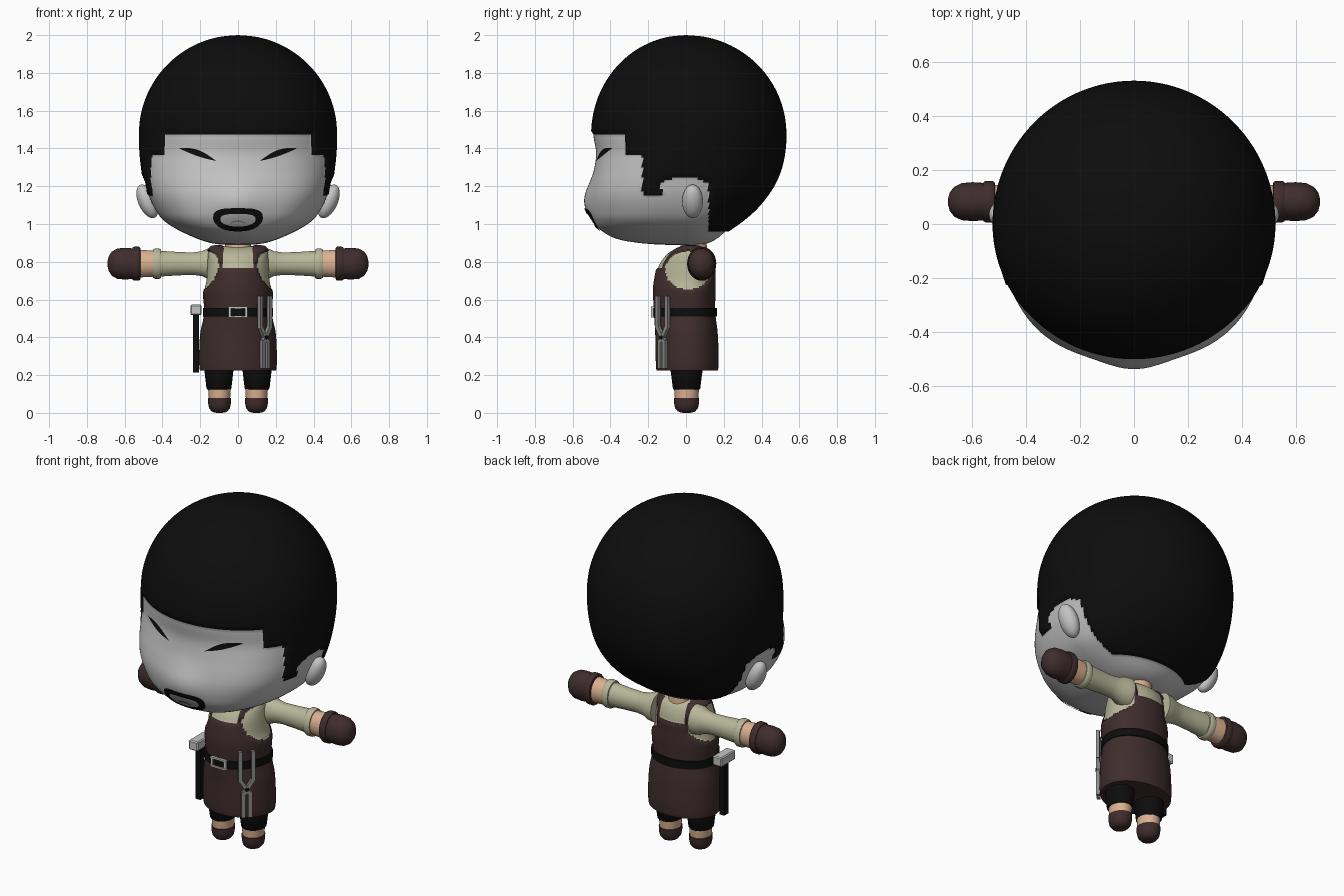
import bpy, bmesh
from math import sin, cos, pi, radians, exp, atan2
from mathutils import Matrix, Vector
from mathutils.bvhtree import BVHTree

if "Cube" in bpy.data.objects:
    bpy.data.objects.remove(bpy.data.objects["Cube"])


def material(name, r, g, b):
    m = bpy.data.materials.new(name)
    m.use_nodes = True
    m.diffuse_color = (r, g, b, 1)
    m.node_tree.nodes["Principled BSDF"].inputs["Base Color"].default_value = (r, g, b, 1)
    return m


pale = material("pale_face", .55, .55, .55)
black = material("black", .004, .004, .004)
brown = material("brown_leather", .05, .026, .026)
cream = material("cream_cloth", .48, .47, .32)
peach = material("peach_skin", .72, .44, .28)
silver = material("silver", .55, .55, .55)
steel = material("steel", .26, .26, .26)


def finish(name, bm, mats, angle=40):
    me = bpy.data.meshes.new(name)
    bm.to_mesh(me)
    bm.free()
    for m in mats:
        me.materials.append(m)
    me.shade_smooth()
    me.set_sharp_from_angle(angle=radians(angle))
    ob = bpy.data.objects.new(name, me)
    bpy.context.collection.objects.link(ob)
    return ob


def loft(rings, rule=None, lift=0):
    """Skin closed rings; faces chosen by the rule get slot 1 and are raised."""
    bm = bmesh.new()
    rows = [[bm.verts.new(p) for p in ring] for ring in rings]
    for low, high in zip(rows, rows[1:]):
        for i in range(len(low)):
            j = (i + 1) % len(low)
            bm.faces.new((low[i], low[j], high[j], high[i]))
    bm.faces.new(rows[0])
    bm.faces.new(rows[-1])
    bmesh.ops.remove_doubles(bm, verts=bm.verts, dist=1e-5)
    bmesh.ops.recalc_face_normals(bm, faces=bm.faces)
    bm.normal_update()
    if rule:
        for f in bm.faces:
            f.material_index = int(rule(*f.calc_center_median()))
        raised = [(v, v.normal.copy()) for v in bm.verts
                  if all(f.material_index == 1 for f in v.link_faces)]
        for v, n in raised:
            v.co += n * lift
    return bm


def smooth_path(pts, steps):
    """Catmull-Rom interpolation of section tuples."""
    out = []
    for i in range(len(pts) - 1):
        quad = [pts[max(i - 1, 0)], pts[i], pts[i + 1], pts[min(i + 2, len(pts) - 1)]]
        for k in range(steps):
            t = k / steps
            out.append([b + .5 * t * (c - a + t * (2 * a - 5 * b + 4 * c - d
                        + t * (3 * (b - c) + d - a))) for a, b, c, d in zip(*quad)])
    return out + [list(pts[-1])]


def section(z, a, front, back, n=2, mid=0, segs=96):
    """Horizontal ring: squarer in front by n, round behind."""
    ring = []
    for k in range(segs):
        c, s = cos(2 * pi * k / segs), sin(2 * pi * k / segs)
        p = 2 / n if s < 0 else 1
        x = max(a, 0) * abs(c) ** p * (1 if c > 0 else -1)
        depth = (front - mid) if s < 0 else (back - mid)
        ring.append(Vector((x, mid + depth * abs(s) ** p, z)))
    return ring


def lathe(name, profile, mat, matrix, segs=32):
    rings = [[matrix @ Vector((r * cos(2 * pi * k / segs), r * sin(2 * pi * k / segs), t))
              for k in range(segs)] for t, r in profile]
    return finish(name, loft(rings), [mat])


def add_box(bm, size, matrix):
    bmesh.ops.create_cube(bm, size=1, matrix=matrix @ Matrix.Diagonal((*size, 1)))


# Head with hair as a raised area
skull = [(.887, 0, 0, 0, 2), (.895, .12, -.2, .1, 2.2), (.92, .21, -.36, .16, 2.4),
         (.97, .32, -.45, .22, 2.5), (1.02, .395, -.485, .29, 2.6), (1.08, .44, -.5, .36, 2.6),
         (1.15, .472, -.503, .42, 2.6), (1.22, .49, -.495, .465, 2.5), (1.3, .502, -.482, .497, 2.3),
         (1.38, .51, -.476, .514, 2.1), (1.475, .513, -.49, .52, 2)]
for k in range(1, 9):
    c = cos(k * pi / 16) if k < 8 else 0
    skull.append((1.475 + .513 * sin(k * pi / 16), .513 * c, -.49 * c, .52 * c, 2))


def is_hair(x, y, z):
    if y < -.32:
        return z > 1.468 + .1 * x * x
    if y < -.23:
        return z > 1.37
    if y < -.13:
        return z > 1.15
    if y < .12:
        return z > 1.25 - 2 * (y + .01) ** 2
    return z > .965


rings = [section(*s, segs=192) for s in smooth_path(skull, 6)]
for ring in rings:
    for p in ring:
        if p.y < 0:
            p.y -= .036 * exp(-(p.x / .13) ** 2 - ((p.z - 1.12) / .11) ** 2)
head = loft(rings, is_hair, .012)
face_tree = BVHTree.FromBMesh(head)
finish("head", head, [pale, black], 60)


def face_plate(name, pairs, mat, closed=False, steps=4):
    """Thin strip between paired (x, z) edges, laid on the face."""
    bm = bmesh.new()
    rows = []
    for a, b in pairs:
        row = []
        for k in range(steps + 1):
            x, z = (Vector(a).lerp(Vector(b), k / steps))
            hit, normal, _, _ = face_tree.ray_cast(Vector((x, -2, z)), Vector((0, 1, 0)))
            row.append(bm.verts.new(hit + normal * .005))
        rows.append(row)
    if closed:
        rows.append(rows[0])
    for r, s in zip(rows, rows[1:]):
        for k in range(steps):
            bm.faces.new((r[k], r[k + 1], s[k + 1], s[k]))
    bm.normal_update()
    if sum(f.normal.y for f in bm.faces) > 0:
        bmesh.ops.reverse_faces(bm, faces=bm.faces)
    finish(name, bm, [mat])


# Beard ring and mouth
beard = []
for k in range(64):
    c, s = cos(k * pi / 32), sin(k * pi / 32)
    wide = abs(c) ** (.6 if s > 0 else .9) * (1 if c > 0 else -1)
    tall = s ** .7 if s > 0 else s
    beard.append(((.13 * wide, 1.033 + (.052 if s > 0 else .068) * tall),
                  (.092 * wide, 1.025 + (.03 if s > 0 else .035) * tall)))
face_plate("beard", beard, black, True)
face_plate("mouth", [((.04 * t, 1.022 - .012 * t * t), (.04 * t, 1.014 - .012 * t * t))
                     for t in [k / 6 - 1 for k in range(13)]], steel)

# Torso: shirt with a raised apron
torso = [(.23, .196, -.15, .163), (.3, .198, -.153, .165), (.42, .192, -.155, .16),
         (.5, .175, -.16, .15), (.54, .17, -.162, .146), (.64, .178, -.167, .148),
         (.7, .167, -.162, .148), (.78, .162, -.143, .147), (.84, .158, -.1, .128),
         (.868, .148, -.055, .1), (.88, .12, -.01, .07), (.882, 0, .02, .02)]


def is_apron(x, y, z):
    neckline = abs(x) < .077 and z > .77
    armhole = abs(x) > .1 and ((y - .01) / .12) ** 2 + ((z - .755) / .1) ** 2 < 1
    return not (neckline or armhole)


finish("shirt_and_apron", loft([section(*s, mid=.02) for s in smooth_path(torso, 6)],
                               is_apron, .008), [cream, brown], 60)
lathe("neck", [(.84, .075), (.93, .065)], peach, Matrix.Translation((0, .04, 0)))

# Belt and buckle
finish("belt", loft([section(z, .17 + d, -.163 - d, .148 + d, mid=.02)
                     for z, d in [(.51, 0), (.51, .016), (.555, .016), (.555, 0)]]), [black])
buckle = bmesh.new()
for side in (-1, 1):
    add_box(buckle, (.014, .016, .056), Matrix.Translation((side * .043, -.176, .533)))
    add_box(buckle, (.1, .016, .01), Matrix.Translation((0, -.178, .533 + side * .024)))
finish("buckle", buckle, [silver])

# Paired parts
for side, label in ((1, "left"), (-1, "right")):
    # Eye
    eye = []
    for k in range(17):
        t = k / 16
        x, z = side * (.115 + .195 * t), 1.333 + .068 * t
        eye.append(((x, z + .026 * sin(pi * t)), (x, z - .008 * sin(pi * t))))
    face_plate(label + "_eye", eye, black)

    # Ear
    ear = bmesh.new()
    bmesh.ops.create_uvsphere(ear, u_segments=32, v_segments=20, radius=1,
                              matrix=Matrix.Translation((side * .48, .035, 1.12))
                              @ Matrix.Rotation(side * radians(24), 4, 'Y')
                              @ Matrix.Diagonal((.048, .055, .095, 1)))
    finish(label + "_ear", ear, [pale], 180)

    # Arm, laid along x
    arm = (Matrix.Translation((0, .083, .79)) @ Matrix.Rotation(side * pi / 2, 4, 'Y')
           @ Matrix.Diagonal((1, .86, 1, 1)))
    lathe(label + "_sleeve", [(.12, .085), (.16, .08), (.19, .066), (.24, .059), (.32, .062),
                              (.41, .068)], cream, arm)
    lathe(label + "_sleeve_cuff", [(.405, .06), (.408, .075), (.416, .08), (.44, .08),
                                   (.449, .075), (.451, .06)], cream, arm)
    lathe(label + "_forearm", [(.43, .068), (.54, .074)], peach, arm)
    lathe(label + "_glove_cuff", [(.515, .07), (.518, .085), (.526, .09), (.55, .09),
                                  (.558, .085), (.56, .07)], brown, arm)
    lathe(label + "_glove", [(.545, .08), (.6, .084), (.64, .08), (.668, .064), (.684, .04),
                             (.69, .015), (.691, 0)], brown, arm)

    # Leg
    leg = Matrix.Translation((side * .098, .003, 0)) @ Matrix.Diagonal((1, 1.1, 1, 1))
    lathe(label + "_trouser", [(.125, .062), (.13, .066), (.2, .074), (.29, .085)], black,
          Matrix.Translation((side * .003, 0, 0)) @ leg)
    lathe(label + "_shin", [(.07, .056), (.14, .061)], peach, leg)
    lathe(label + "_boot", [(0, 0), (.001, .025), (.008, .042), (.025, .055), (.05, .06),
                            (.078, .061), (.08, .05)], brown, leg)

# Hammer hanging on the belt
hammer_head = bmesh.new()
add_box(hammer_head, (.06, .13, .055), Matrix.Translation((-.222, -.035, .545)))
bmesh.ops.bevel(hammer_head, geom=hammer_head.edges[:], offset=.006, affect='EDGES')
finish("hammer_head", hammer_head, [silver], 20)
handle = bmesh.new()
add_box(handle, (.032, .04, .31), Matrix.Translation((-.222, -.035, .37)))
finish("hammer_handle", handle, [black])

# Tongs hanging at the front corner
place = Matrix.Translation((.143, -.124, 0)) @ Matrix.Rotation(pi / 4, 4, 'Z')
tongs = bmesh.new()
for side in (-1, 1):
    for x0, z0, x1, z1 in ((.035, .62, .035, .45), (.035, .455, -.014, .375),
                           (.018, .385, .018, .235)):
        dx, dz = side * (x1 - x0), z1 - z0
        mid = Matrix.Translation((side * (x0 + x1) / 2, 0, (z0 + z1) / 2))
        add_box(tongs, (.021, .02, (dx * dx + dz * dz) ** .5),
                place @ mid @ Matrix.Rotation(atan2(dx, dz), 4, 'Y'))
finish("tongs", tongs, [steel])
lathe("tongs_pivot", [(-.014, .011), (.014, .011)], black,
      place @ Matrix.Translation((0, 0, .4)) @ Matrix.Rotation(pi / 2, 4, 'X'))
